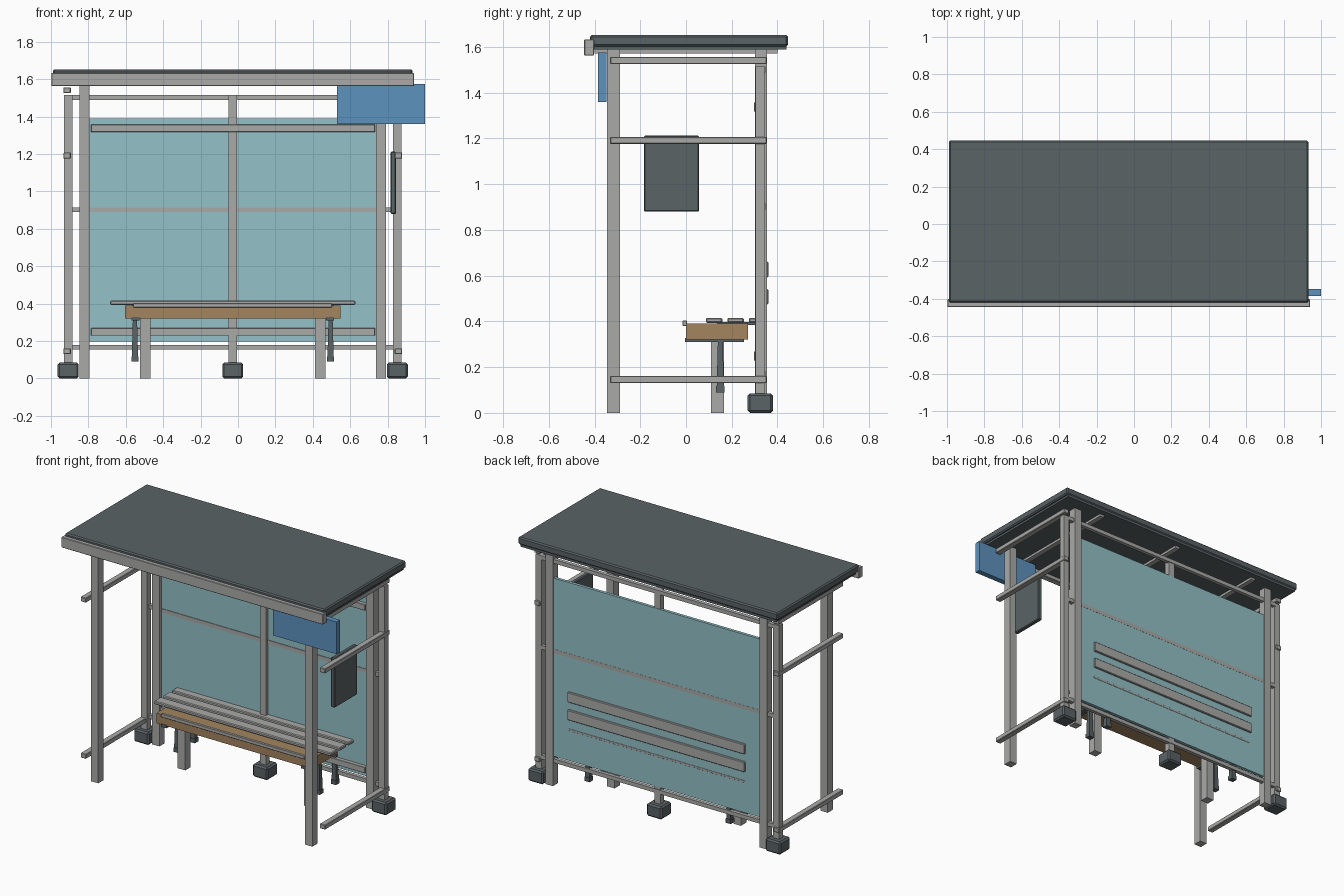
import bpy, bmesh

if "Cube" in bpy.data.objects:
    bpy.data.objects.remove(bpy.data.objects["Cube"])

CX = -0.028  # the shelter is symmetric about this x; only the sign sticks out


def mat(name, r, g, b):
    lin = [(c / 255 / 12.92) if c < 10 else ((c / 255 + 0.055) / 1.055) ** 2.4 for c in (r, g, b)]
    m = bpy.data.materials.new(name)
    m.diffuse_color = (*lin, 1)
    m.use_nodes = True
    m.node_tree.nodes["Principled BSDF"].inputs["Base Color"].default_value = m.diffuse_color
    return m


METAL = mat("light grey metal", 170, 171, 169)
SLATE = mat("dark slate", 90, 99, 102)
GLASS = mat("teal glass", 147, 193, 199)
BLUE = mat("sign blue", 92, 146, 190)
WOOD = mat("brown wood", 164, 133, 95)


def box(name, x, y, z, material, bevel=0.0, taper=1.0):
    """Box from (min, max) ranges; taper scales the top face."""
    bm = bmesh.new()
    bmesh.ops.create_cube(bm, size=1)
    size = [r[1] - r[0] for r in (x, y, z)]
    for v in bm.verts:
        k = taper if v.co.z > 0 else 1
        v.co = (v.co.x * size[0] * k, v.co.y * size[1] * k, v.co.z * size[2])
    if bevel:
        bmesh.ops.bevel(bm, geom=bm.edges[:], offset=bevel, segments=1, affect='EDGES')
    me = bpy.data.meshes.new(name)
    bm.to_mesh(me)
    bm.free()
    me.materials.append(material)
    ob = bpy.data.objects.new(name, me)
    ob.location = [sum(r) / 2 for r in (x, y, z)]
    bpy.context.collection.objects.link(ob)
    return ob


def span(c, w):
    return (c - w / 2, c + w / 2)


def pair(name, dx, w, y, z, material, bevel=0.0, taper=1.0):
    """The same box on the left and right of the centre line."""
    for side, s in (("left", -1), ("right", 1)):
        box(f"{side}_{name}", span(CX + s * dx, w), y, z, material, bevel, taper)


# Roof: slab, raised edge trim, dark underside, rafters and front gutter
box("roof_slab", (-0.99, 0.933), (-0.42, 0.446), (1.602, 1.652), SLATE, 0.008)
box("roof_underside", (-0.975, 0.918), (-0.405, 0.44), (1.588, 1.604), SLATE)
box("front_gutter", (-0.998, 0.941), (-0.445, -0.402), (1.563, 1.633), METAL, 0.003)
for i in (-1, 0, 1):
    box("roof_rafter", span(CX + i * 0.63, 0.035), (-0.4, 0.4), (1.572, 1.592), METAL)

# Main posts at the four corners
pair("front_post", 0.793, 0.054, (-0.345, -0.288), (0, 1.59), METAL)
pair("back_post", 0.793, 0.054, (0.302, 0.355), (0, 1.59), METAL)

# Slim back frame posts on block feet
for i in (-1, 0, 1):
    x = CX + i * 0.88
    box("frame_post", span(x, 0.044), (0.303, 0.343), (0.07, 1.515), METAL)
    box("block_foot", span(x, 0.112), (0.27, 0.38), (0, 0.085), SLATE, 0.01)

# Back frame rails
for z in (1.502, 0.902, 0.167):
    box("back_rail", (-0.89, 0.832), (0.322, 0.347), span(z, 0.026), METAL)
for z in (1.338, 0.249):
    box("panel_clamp_rail", (-0.786, 0.733), (0.297, 0.325), span(z, 0.04), METAL, 0.002)

# Side rails
for z in (1.541, 1.192, 0.146):
    pair("side_rail", 0.886, 0.04, (-0.332, 0.352), span(z, 0.031), METAL, 0.003)

# Glass back panel and two planks on its outside
box("back_panel", (-0.805, 0.75), (0.326, 0.346), (0.197, 1.39), GLASS)
for z in (0.627, 0.508):
    box("back_plank", (-0.684, 0.628), (0.344, 0.36), span(z, 0.068), METAL, 0.004)

# Blue sign and side information board
box("blue_sign", (0.53, 1.0), (-0.385, -0.348), (1.36, 1.575), BLUE)
box("information_board", (0.816, 0.845), (-0.184, 0.057), (0.88, 1.213), SLATE, 0.005)

# Bench seat: wooden box, slats, front bar and slat brackets
box("bench_box", (-0.604, 0.548), (0.0, 0.272), (0.322, 0.39), WOOD)
for y in (0.123, 0.217, 0.311):
    box("seat_slat", (-0.684, 0.628), span(y, 0.072), (0.394, 0.416), METAL, 0.005)
box("bench_front_bar", (-0.56, 0.502), (-0.015, 0.004), (0.38, 0.403), METAL, 0.002)
pair("slat_bracket", 0.52, 0.04, (0.135, 0.33), (0.384, 0.397), SLATE)

# Bench supports: square legs, dark cross beams and slim dark legs
pair("bench_leg", 0.468, 0.056, (0.11, 0.167), (0, 0.325), METAL)
pair("bench_cross_beam", 0.52, 0.042, (-0.004, 0.254), (0.309, 0.328), SLATE)
for row, y in (("middle", 0.15), ("rear", 0.322)):
    pair(f"{row}_slim_leg", 0.523, 0.034, span(y, 0.032), (0.1, 0.325), SLATE, 0.0, 0.65)
    pair(f"{row}_slim_leg_foot", 0.523, 0.038, span(y, 0.038), (0.09, 0.118), SLATE)
